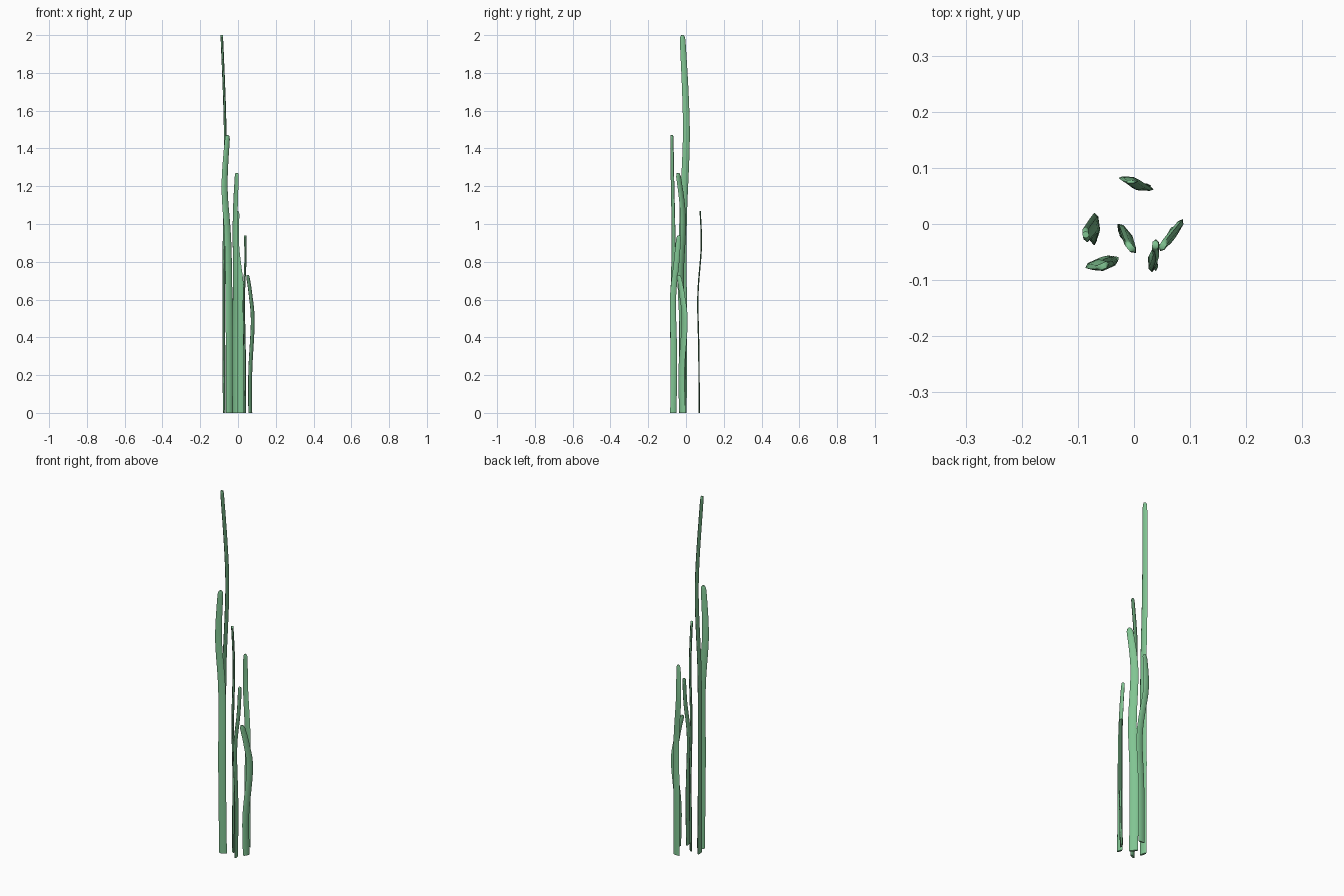
import bpy, math
from mathutils import Vector

if "Cube" in bpy.data.objects:
    bpy.data.objects.remove(bpy.data.objects["Cube"])

green = bpy.data.materials.new("grass_green")
green.diffuse_color = (0.22, 0.56, 0.29, 1)
green.use_nodes = True
green.node_tree.nodes["Principled BSDF"].inputs["Base Color"].default_value = green.diffuse_color


def path_point(pts, t):
    """Catmull-Rom point on the path, t from 0 to 1."""
    n = len(pts) - 1
    i = min(int(t * n), n - 1)
    u = t * n - i
    p = [Vector(pts[max(0, min(n, i + k))]) for k in (-1, 0, 1, 2)]
    return 0.5 * (2 * p[1] + (p[2] - p[0]) * u
                  + (2 * p[0] - 5 * p[1] + 4 * p[2] - p[3]) * u ** 2
                  + (3 * p[1] - p[0] - 3 * p[2] + p[3]) * u ** 3)


def blade(name, pts, width, angle, twist=0, thick=0.011, rings=28):
    """Thin strip swept up a wavy path, narrowing to a blunt rounded tip."""
    verts, faces = [], []
    height = pts[-1][2]
    for r in range(rings + 1):
        # rings bunch up towards the tip
        t = 1 - (1 - r / rings) ** 1.5
        c = path_point(pts, t)
        a = math.radians(angle + twist * t)
        side = Vector((math.cos(a), math.sin(a), 0))
        face = Vector((-side.y, side.x, 0))
        left = (1 - t) * height
        taper = (1 - 0.3 * t ** 3) * (0.4 + 0.6 * min(1, left / 0.04) ** 0.5)
        w, d = width / 2 * taper, thick / 2
        for s, f in ((-1, 0), (-0.6, -1), (0.6, -1), (1, 0), (0.6, 1), (-0.6, 1)):
            verts.append(c + side * s * w + face * f * d)
    for r in range(rings):
        for k in range(6):
            a, b = r * 6 + k, r * 6 + (k + 1) % 6
            faces.append((a, b, b + 6, a + 6))
    faces.append(tuple(reversed(range(6))))
    faces.append(tuple(range(rings * 6, rings * 6 + 6)))
    mesh = bpy.data.meshes.new(name)
    mesh.from_pydata(verts, [], faces)
    mesh.materials.append(green)
    obj = bpy.data.objects.new(name, mesh)
    bpy.context.collection.objects.link(obj)
    bpy.context.view_layer.objects.active = obj
    obj.select_set(True)
    bpy.ops.object.shade_smooth_by_angle(angle=math.radians(60))
    obj.select_set(False)


# Tallest blade, on the left
blade("blade_tallest", [(-.073, -.017, 0), (-.075, -.016, .5), (-.073, -.016, 1),
                        (-.068, .002, 1.5), (-.086, -.019, 2)], .042, 98)
# Second blade, front left
blade("blade_front_left", [(-.046, -.067, 0), (-.047, -.074, .49), (-.053, -.066, .9),
                           (-.071, -.071, 1.2), (-.055, -.075, 1.47)], .04, 24)
# Third blade, centre
blade("blade_centre", [(-.015, -.021, 0), (-.015, -.017, .42), (-.013, -.028, .72),
                       (-.015, -.015, 1.03), (-.006, -.042, 1.27)], .045, -50)
# Fourth blade, at the back
blade("blade_back", [(.011, .07, 0), (.011, .068, .32), (.016, .063, .62),
                     (-.01, .081, .88), (-.006, .075, 1.07)], .038, -3, 0, .006)
# Fifth blade, front right
blade("blade_front_right", [(.036, -.067, 0), (.035, -.064, .3), (.031, -.069, .6),
                            (.039, -.05, .8), (.038, -.038, .94)], .034, 100, -15)
# Shortest blade, on the right
blade("blade_shortest", [(.065, -.019, 0), (.065, -.024, .22), (.078, -.007, .48),
                         (.067, -.02, .62), (.051, -.039, .73)], .038, 60)
